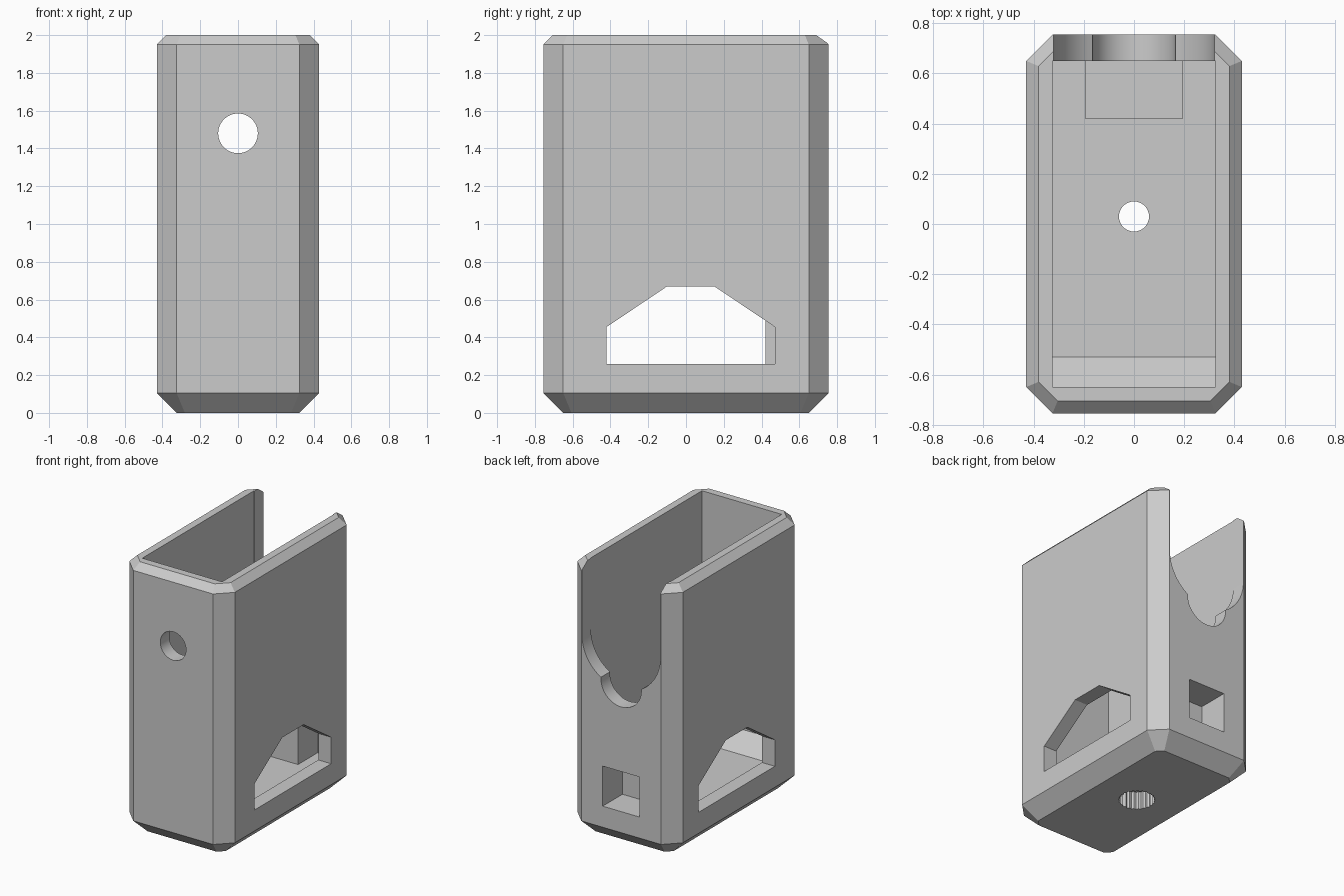
import bpy, bmesh
from math import sin, cos, pi, acos, asin, tan

old = bpy.data.objects.get("Cube")
if old:
    bpy.data.objects.remove(old, do_unlink=True)

grey = bpy.data.materials.new("plain grey")
grey.use_nodes = True
GREY = (0.6, 0.6, 0.6, 1)
grey.diffuse_color = GREY
grey.node_tree.nodes["Principled BSDF"].inputs["Base Color"].default_value = GREY


def loft(name, rings):
    """Closed solid through rings of equal point count."""
    bm = bmesh.new()
    loops = [[bm.verts.new(p) for p in ring] for ring in rings]
    n = len(loops[0])
    for a, b in zip(loops, loops[1:]):
        for i in range(n):
            j = (i + 1) % n
            bm.faces.new((a[i], a[j], b[j], b[i]))
    bm.faces.new(loops[0][::-1])
    bm.faces.new(loops[-1])
    bmesh.ops.recalc_face_normals(bm, faces=bm.faces)
    mesh = bpy.data.meshes.new(name)
    bm.to_mesh(mesh)
    bm.free()
    mesh.materials.append(grey)
    ob = bpy.data.objects.new(name, mesh)
    bpy.context.collection.objects.link(ob)
    return ob


def prism(name, profile, axis, lo, hi):
    """Extrude a 2D profile along one axis."""
    place = {"x": lambda a, b, t: (t, a, b),
             "y": lambda a, b, t: (a, t, b),
             "z": lambda a, b, t: (a, b, t)}[axis]
    return loft(name, [[place(a, b, t) for a, b in profile] for t in (lo, hi)])


def arc(cx, cy, r, start, end, n):
    return [(cx + r * cos(start + (end - start) * i / n),
             cy + r * sin(start + (end - start) * i / n)) for i in range(n + 1)]


def circle(cx, cy, r, n):
    return arc(cx, cy, r, 0, 2 * pi, n)[:-1]


def rect(a0, a1, b0, b1):
    return [(a0, b0), (a1, b0), (a1, b1), (a0, b1)]


def combine(target, tool, operation="DIFFERENCE"):
    mod = target.modifiers.new(tool.name, "BOOLEAN")
    mod.operation, mod.object, mod.solver = operation, tool, "EXACT"
    bpy.context.view_layer.objects.active = target
    bpy.ops.object.modifier_apply(modifier=mod.name)
    bpy.data.objects.remove(tool, do_unlink=True)


# Outer shell: octagonal plan with bevelled top and bottom rims
HX, HY, CUT = 0.43, 0.755, 0.105


def octagon(inset, z):
    x, y = HX - inset, HY - inset
    c = CUT - inset * (1 - tan(pi / 8)) + inset * (1 - 0)
    c = CUT - inset + inset * tan(pi / 8)
    return [(x, -y + c, z), (x, y - c, z), (x - c, y, z), (-x + c, y, z),
            (-x, y - c, z), (-x, -y + c, z), (-x + c, -y, z), (x - c, -y, z)]


body = loft("case_body", [octagon(CUT, 0), octagon(0, CUT),
                          octagon(0, 1.95), octagon(0.05, 2)])

# Main cavity with a ramp along the front of its floor
FLOOR = 0.21
cavity = [(-0.53, FLOOR), (0.65, FLOOR), (0.65, 2.2), (-0.65, 2.2), (-0.65, FLOOR + 0.12)]
combine(body, prism("cavity", cavity, "x", -0.325, 0.325))

# Socket block inside the back wall, with its square pocket
combine(body, prism("socket_block", rect(-0.195, 0.195, 0.15, 0.6), "y", 0.42, 0.7), "UNION")
combine(body, prism("socket_pocket", rect(-0.15, 0.15, 0.26, 0.555), "y", 0.525, 0.9))

# Side windows, one on each wall
window = [(-0.42, 0.26), (0.47, 0.26), (0.47, 0.455),
          (0.15, 0.67), (-0.10, 0.67), (-0.42, 0.455)]
for lo in (-0.6, 0.3):
    combine(body, prism("window", window, "x", lo, lo + 0.3))

# Round front hole
AXIS = 1.48
combine(body, prism("front_hole", circle(0, AXIS, 0.105, 48), "y", -0.9, -0.6))

# Back slot: wide round-bottomed notch with a smaller round notch below
R, r = 0.32, 0.165
a = acos(r / R)
step_z = AXIS - R * sin(a)
slot = ([(-R, 2.2)] + arc(0, AXIS, R, pi, pi + a, 16)
        + arc(0, step_z - 0.01, r, pi, 2 * pi, 24)
        + arc(0, AXIS, R, 2 * pi - a, 2 * pi, 16) + [(R, 2.2)])
combine(body, prism("back_slot", slot, "y", 0.6, 0.9))

# Floor hole with a serrated recess underneath
HOLE_Y, TEETH = 0.03, 24
combine(body, prism("floor_hole", circle(0, HOLE_Y, 0.06, 32), "z", -0.1, 0.3))
serrated = []
for i in range(2 * TEETH):
    rad = 0.125 if i % 2 else 0.115
    t = pi * i / TEETH
    serrated.append((rad * cos(t), HOLE_Y + rad * sin(t)))
combine(body, prism("serrated_recess", serrated, "z", -0.1, 0.13))

# Smooth only the round cuts
bpy.ops.object.select_all(action="DESELECT")
body.select_set(True)
bpy.context.view_layer.objects.active = body
bpy.ops.object.shade_smooth_by_angle(angle=0.35)
